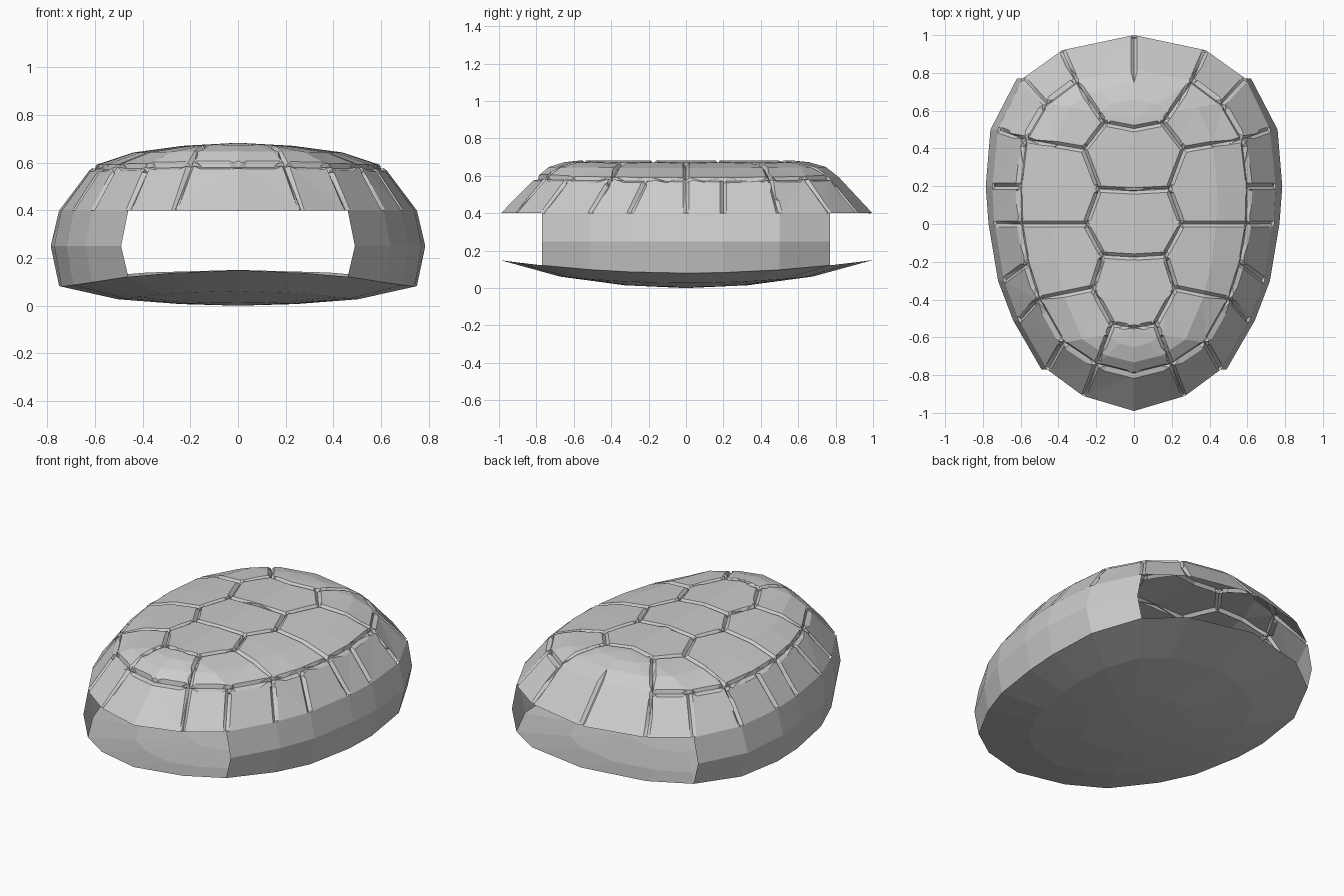
import bpy, bmesh
from mathutils import Vector
from mathutils.geometry import intersect_point_line

if "Cube" in bpy.data.objects:
    bpy.data.objects.remove(bpy.data.objects["Cube"])

# half outlines, from back centre round the +x side to front centre
RIM = [(0, 1), (.38, .92), (.59, .77), (.72, .5), (.75, .2), (.74, 0),
       (.69, -.3), (.61, -.51), (.46, -.77), (.27, -.91), (0, -.99)]
RING = [(0, .82), (.31, .76), (.47, .64), (.58, .45), (.61, .2), (.605, 0),
        (.57, -.21), (.51, -.4), (.38, -.63), (.2, -.75), (0, -.8)]


def mesh_from_loops(loops):
    """Quads between successive half loops, mirrored across x = 0."""
    bm = bmesh.new()
    for s in (1, -1):
        rows = [[bm.verts.new((s * x, y, z)) for x, y, z in l] for l in loops]
        for a, b in zip(rows, rows[1:]):
            for i in range(len(a) - 1):
                q = [a[i], b[i], b[i + 1], a[i + 1]]
                bm.faces.new(q if s == 1 else q[::-1])
    bmesh.ops.remove_doubles(bm, verts=bm.verts, dist=.0005)
    bmesh.ops.dissolve_degenerate(bm, edges=bm.edges, dist=.0005)
    return bm


def finish(bm, name, up=None):
    bmesh.ops.recalc_face_normals(bm, faces=bm.faces)
    if up is not None and sum(f.normal.z * f.calc_area() for f in bm.faces) * up < 0:
        bmesh.ops.reverse_faces(bm, faces=bm.faces)
    me = bpy.data.meshes.new(name)
    bm.to_mesh(me)
    bm.free()
    bpy.context.collection.objects.link(bpy.data.objects.new(name, me))


# carapace dome: rim, shoulder, then crown loops closing on a flat spine
loops = [[(x, y, .4) for x, y in RIM]]
for t, z in ((0, .585), (.28, .642), (.62, .67), (1, .683)):
    loops.append([(x * (1 - t), y + t * (max(-.56, min(.56, y * .9)) - y),
                   z + (1 - t) * .012 * y * y) for x, y in RING])
dome = mesh_from_loops(loops)
bmesh.ops.triangulate(dome, faces=dome.faces)
bmesh.ops.recalc_face_normals(dome, faces=dome.faces)
if sum(f.normal.z for f in dome.faces) < 0:
    bmesh.ops.reverse_faces(dome, faces=dome.faces)

# scute grooves as half paths in plan
paths = [
    RING[1:],
    [(.155, .535), (.265, .395), (.185, .185), (.255, 0), (.165, -.165),
     (.22, -.34), (.115, -.53), RING[9], RIM[9]],
    [(0, .505), (.155, .535), RING[1], RIM[1]],
    [(0, .175), (.185, .185)], [(0, -.175), (.165, -.165)],
    [(0, -.55), (.115, -.53)],
    [(.265, .395), RING[3], RIM[3]], [(.255, 0), RING[5], RIM[5]],
    [(.22, -.34), RING[7], RIM[7]]]
paths += [[RING[i], RIM[i]] for i in (0, 2, 4, 6, 8)]
segs = [(Vector((s * a[0], a[1], 0)), Vector((s * b[0], b[1], 0)))
        for p in paths for a, b in zip(p, p[1:]) for s in (1, -1)
        if s == 1 or a[0] or b[0]]

# cut three parallel lines along each groove
W, DEPTH, PAD = .017, .017, .025
for a, b in segs:
    lo = [min(a[k], b[k]) - PAD for k in (0, 1)]
    hi = [max(a[k], b[k]) + PAD for k in (0, 1)]
    n = Vector((a.y - b.y, b.x - a.x, 0)).normalized()
    for off in (0, W, -W):
        geom = set()
        for f in dome.faces:
            if all(min(v.co[k] for v in f.verts) < hi[k] and
                   max(v.co[k] for v in f.verts) > lo[k] for k in (0, 1)):
                geom.update([f], f.edges, f.verts)
        bmesh.ops.bisect_plane(dome, geom=list(geom), dist=.0008,
                               plane_co=a + n * off, plane_no=n)
bmesh.ops.triangulate(dome, faces=dome.faces)
dome.normal_update()


def on_groove(p):
    q = Vector((p.x, p.y, 0))
    for a, b in segs:
        c, t = intersect_point_line(q, a, b)
        t = max(0, min(1, t))
        if (a.lerp(b, t) - q).length < .003:
            return True
    return False


# press the centre lines in
moves = [(v, v.normal.copy()) for v in dome.verts if on_groove(v.co)]
for v, nor in moves:
    if v.co.z < .402:
        nor.z = 0
    v.co -= nor * DEPTH
finish(dome, "carapace", 1)

# plastron: shallow dish
low = [(x, y, .08 + .07 * y * y) for x, y in RIM]
dish = [low]
for s, z0, k in ((.68, .027, .035), (.33, .007, .008), (0, 0, 0)):
    dish.append([(x * s, y * s, z0 + k * y * y) for x, y in RIM])
finish(mesh_from_loops(dish), "plastron", -1)

# bridges: side walls joining the two shells
mid = [(.62, .77), (.76, .5), (.785, .2), (.77, 0), (.72, -.3), (.64, -.51), (.49, -.77)]
walls = mesh_from_loops([[(x, y, .4) for x, y in RIM[2:9]],
                         [(x, y, .25) for x, y in mid], low[2:9]])
if sum(f.normal.x * f.calc_center_median().x for f in walls.faces) < 0:
    bmesh.ops.reverse_faces(walls, faces=walls.faces)
me = bpy.data.meshes.new("side_bridges")
walls.to_mesh(me)
walls.free()
bpy.context.collection.objects.link(bpy.data.objects.new("side_bridges", me))
